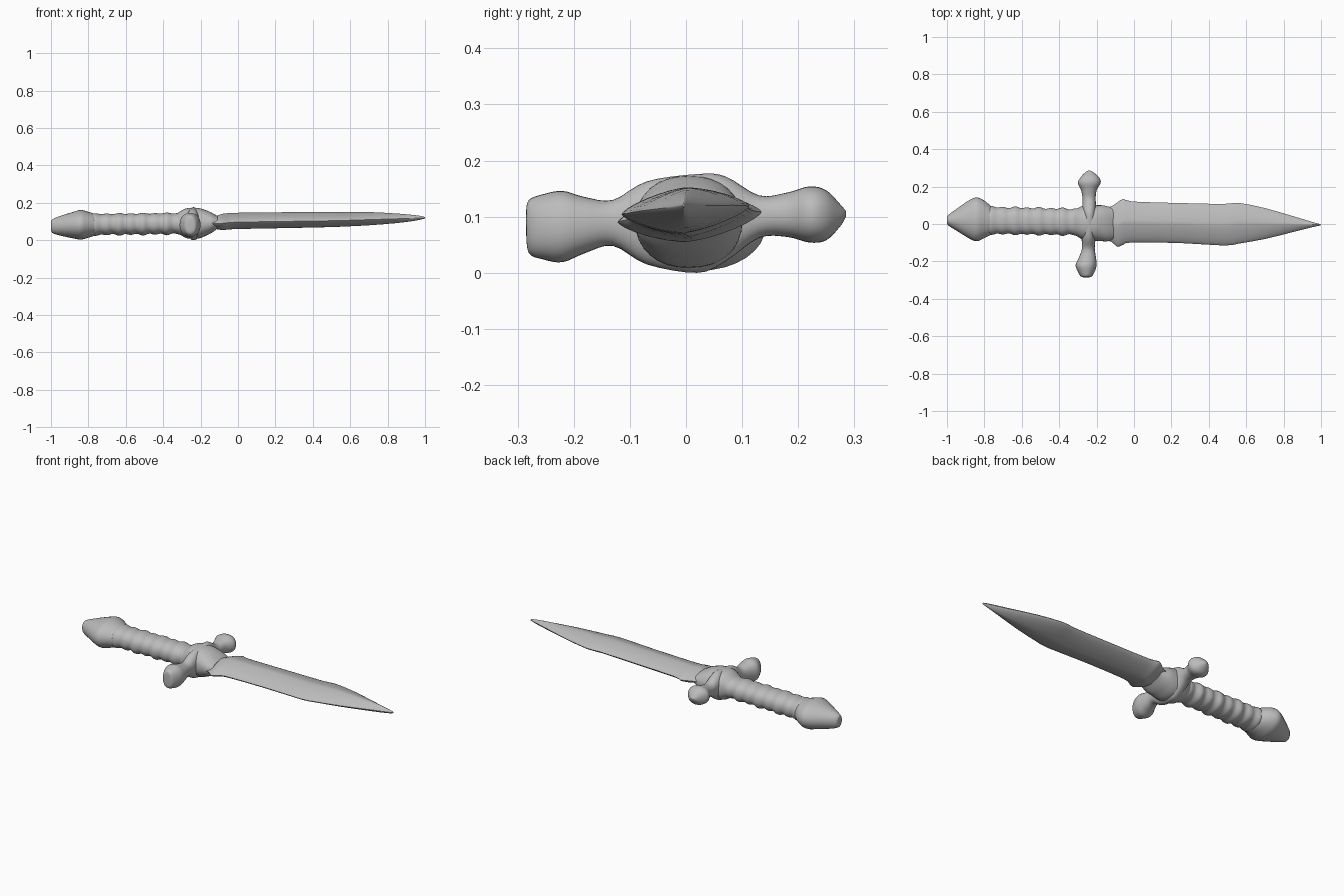
import bpy, bmesh, math

steel = bpy.data.materials.new("grey_metal")
steel.diffuse_color = (0.5, 0.5, 0.5, 1)


def smooth_rows(rows, n):
    """Catmull-Rom interpolation between the section rows."""
    out = []
    for i in range(len(rows) - 1):
        p0, p1 = rows[max(i - 1, 0)], rows[i]
        p2, p3 = rows[i + 1], rows[min(i + 2, len(rows) - 1)]
        for k in range(n):
            t = k / n
            out.append([0.5 * (2 * b + (c - a) * t + (2 * a - 5 * b + 4 * c - d) * t * t
                               + (3 * b - a - 3 * c + d) * t ** 3)
                        for a, b, c, d in zip(p0, p1, p2, p3)])
    return out + [list(rows[-1])]


def loft(name, rows, axis, power=2.0, steps=4, sides=32, angle=50, skew=0.0):
    """Rows are (station, low side, high side, low z, high z) along x or y."""
    bm = bmesh.new()
    rings = []
    for s, a0, a1, z0, z1 in smooth_rows(rows, steps):
        ring = []
        for i in range(sides):
            t = 2 * math.pi * i / sides
            c, d = math.cos(t), math.sin(t)
            u = math.copysign(abs(c) ** (2 / power), c)
            v = math.copysign(abs(d) ** (2 / power), d)
            a = (a0 + a1) / 2 + u * (a1 - a0) / 2
            z = (z0 + z1) / 2 + v * (z1 - z0) / 2 + skew * u * (a1 - a0) / 2
            ring.append(bm.verts.new((s, a, z) if axis == 'x' else (a, s, z)))
        rings.append(ring)
    for r, q in zip(rings, rings[1:]):
        for i in range(sides):
            j = (i + 1) % sides
            bm.faces.new((r[i], r[j], q[j], q[i]))
    bm.faces.new(rings[0])
    bm.faces.new(rings[-1])
    bmesh.ops.recalc_face_normals(bm, faces=bm.faces)
    me = bpy.data.meshes.new(name)
    bm.to_mesh(me)
    bm.free()
    me.materials.append(steel)
    ob = bpy.data.objects.new(name, me)
    bpy.context.collection.objects.link(ob)
    bpy.ops.object.select_all(action='DESELECT')
    ob.select_set(True)
    bpy.context.view_layer.objects.active = ob
    bpy.ops.object.shade_smooth_by_angle(angle=math.radians(angle))


# Blade with a lens-shaped section, shoulders and a long point
loft("blade", [
    (-0.17, -0.085, 0.085, 0.055, 0.135), (-0.12, -0.095, 0.095, 0.06, 0.13),
    (-0.09, -0.122, 0.115, 0.055, 0.14), (-0.055, -0.11, 0.135, 0.057, 0.145),
    (-0.01, -0.098, 0.12, 0.06, 0.147), (0.25, -0.102, 0.112, 0.065, 0.15),
    (0.48, -0.115, 0.107, 0.07, 0.152), (0.56, -0.105, 0.113, 0.073, 0.152),
    (0.7, -0.08, 0.085, 0.08, 0.151), (0.85, -0.043, 0.042, 0.092, 0.143),
    (0.95, -0.018, 0.012, 0.105, 0.134), (0.99, -0.009, 0.001, 0.114, 0.127),
    (1.0, -0.006, -0.002, 0.118, 0.123)], 'x', power=1.4, steps=2, skew=0.06, angle=40)

# Grip with slight wrapped ripples
grip = []
for i in range(31):
    f = i / 30
    w = 0.004 * math.sin(i * 1.7) + 0.002 * math.sin(i * 0.9)
    grip.append((-0.78 + 0.52 * f, -0.053 - 0.007 * f - w, 0.092 - 0.012 * f + w,
                 0.028 + 0.006 * f - w, 0.141 + 0.005 * f + w * 0.6))
loft("grip", grip, 'x', power=2.2, steps=2)

# Pommel, a flattened spear-shaped bulb
loft("pommel", [
    (-1.0, 0.005, 0.035, 0.06, 0.095), (-0.993, -0.008, 0.048, 0.04, 0.112),
    (-0.95, -0.035, 0.08, 0.025, 0.13), (-0.88, -0.078, 0.128, 0.01, 0.152),
    (-0.84, -0.092, 0.142, 0.004, 0.162), (-0.80, -0.075, 0.125, 0.014, 0.152),
    (-0.76, -0.055, 0.093, 0.026, 0.14), (-0.73, -0.045, 0.083, 0.035, 0.132)],
    'x', power=2.0)

# Collar joining the grip, guard and blade
loft("collar", [
    (-0.33, -0.055, 0.075, 0.04, 0.14), (-0.30, -0.068, 0.085, 0.025, 0.16),
    (-0.27, -0.085, 0.098, 0.01, 0.172), (-0.21, -0.09, 0.1, 0.01, 0.172),
    (-0.17, -0.092, 0.1, 0.025, 0.16), (-0.14, -0.092, 0.094, 0.04, 0.147),
    (-0.11, -0.08, 0.085, 0.062, 0.13)], 'x', power=2.2)

# Crossguard with a knob at each end
loft("crossguard", [
    (-0.285, -0.27, -0.24, 0.07, 0.11), (-0.28, -0.285, -0.225, 0.035, 0.13),
    (-0.255, -0.30, -0.21, 0.024, 0.14), (-0.22, -0.312, -0.2, 0.019, 0.146),
    (-0.18, -0.295, -0.203, 0.035, 0.135), (-0.13, -0.278, -0.21, 0.048, 0.13),
    (-0.07, -0.28, -0.205, 0.015, 0.163), (0.02, -0.275, -0.2, 0.0, 0.176),
    (0.07, -0.278, -0.2, 0.02, 0.172), (0.13, -0.275, -0.205, 0.062, 0.138),
    (0.18, -0.283, -0.2, 0.064, 0.143), (0.22, -0.3, -0.178, 0.054, 0.154),
    (0.25, -0.285, -0.187, 0.058, 0.147), (0.275, -0.262, -0.215, 0.083, 0.122),
    (0.285, -0.245, -0.232, 0.1, 0.11)], 'y', power=2.2)
